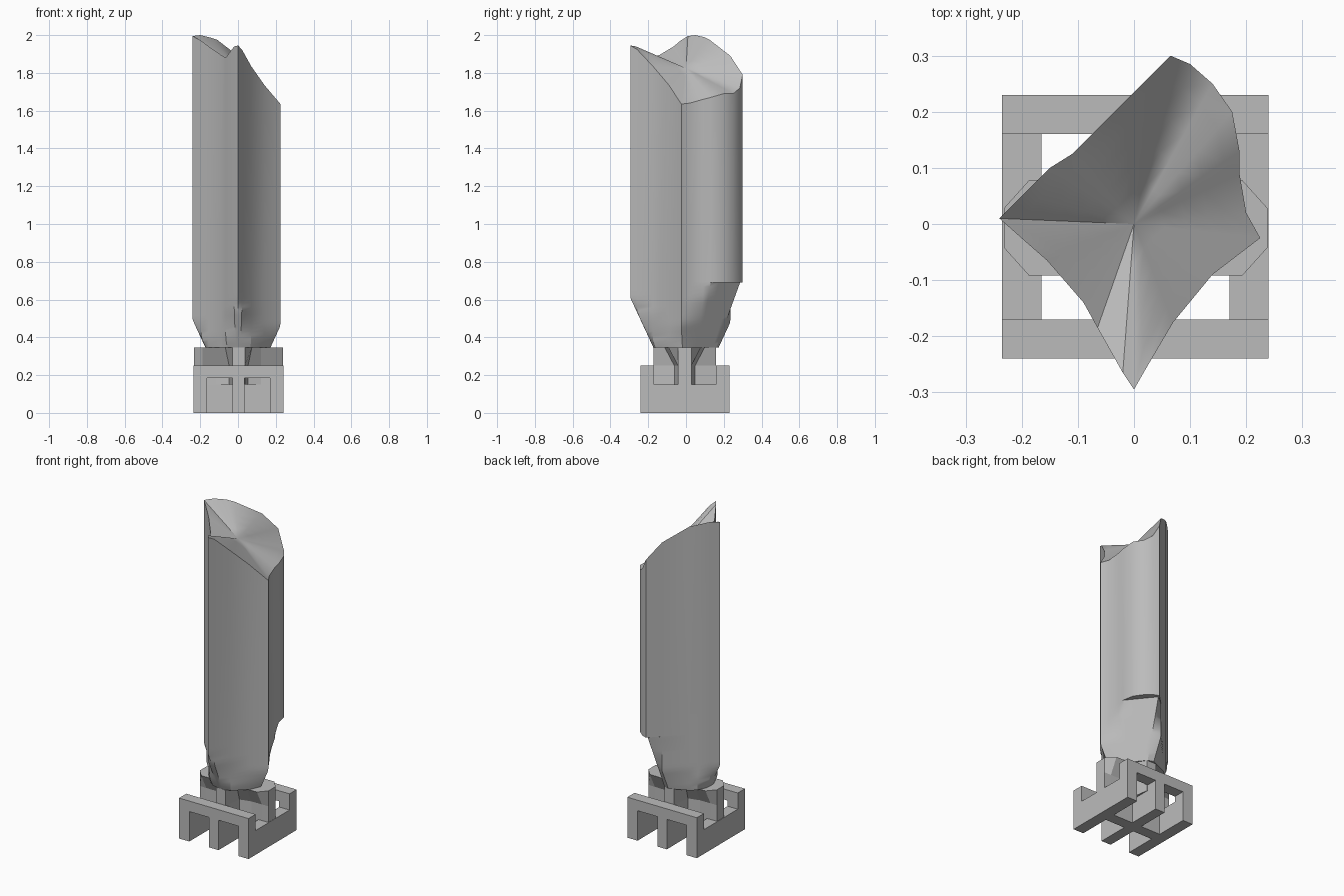
import bpy, bmesh, math
from mathutils import Vector

cube = bpy.data.objects.get("Cube")
if cube:
    bpy.data.objects.remove(cube, do_unlink=True)

grey = bpy.data.materials.new("plain grey")
grey.use_nodes = True
grey.diffuse_color = (0.5, 0.5, 0.5, 1)
grey.node_tree.nodes["Principled BSDF"].inputs["Base Color"].default_value = (0.5, 0.5, 0.5, 1)


def finish(name, bm, smooth=False):
    bmesh.ops.recalc_face_normals(bm, faces=bm.faces)
    mesh = bpy.data.meshes.new(name)
    bm.to_mesh(mesh)
    bm.free()
    mesh.materials.append(grey)
    obj = bpy.data.objects.new(name, mesh)
    bpy.context.collection.objects.link(obj)
    if smooth:
        bpy.ops.object.select_all(action='DESELECT')
        bpy.context.view_layer.objects.active = obj
        obj.select_set(True)
        bpy.ops.object.shade_smooth_by_angle(angle=math.radians(28))
    return obj


def loft(bm, rings):
    """Bridge rings of equal length with quads; returns the vertex rings."""
    rows = [[bm.verts.new(p) for p in ring] for ring in rings]
    for a, b in zip(rows, rows[1:]):
        for i in range(len(a)):
            j = (i + 1) % len(a)
            bm.faces.new((a[i], a[j], b[j], b[i]))
    return rows


def box(bm, x0, x1, y0, y1, z0, z1):
    rows = loft(bm, [[(x0, y0, z), (x1, y0, z), (x1, y1, z), (x0, y1, z)] for z in (z0, z1)])
    for row in rows:
        bm.faces.new(row)


# Shard: broken rim outline, corner by corner
rim = [(-.24, .01, 1.995), (-.195, -.03, 1.97), (-.155, -.065, 1.94), (-.09, -.14, 1.895),
       (-.065, -.185, 1.88), (-.02, -.265, 1.94), (0, -.295, 1.945), (.02, -.26, 1.925),
       (.07, -.175, 1.835), (.14, -.09, 1.735), (.225, -.025, 1.635), (.2, .02, 1.64),
       (.188, .09, 1.66), (.188, .13, 1.67), (.175, .2, 1.69), (.14, .25, 1.69),
       (.1, .285, 1.72), (.065, .3, 1.79), (0, .235, 1.89), (-.11, .125, 1.975),
       (-.15, .1, 1.988), (-.2, .05, 2.0)]
LEDGE = 0.69
CUT = Vector((0.778, 0.628))


def section(z, undercut):
    """Outline at height z, sharpened by a cone and by one slanted cut."""
    ring = []
    for x, y, _ in rim:
        p = Vector((x, y))
        s = min(1, (0.17 + (z - 0.34) * 0.463) / p.length)
        reach = p.dot(CUT)
        if undercut and reach > 0:
            s = min(s, (0.228 - 0.29 * (LEDGE - z)) / reach)
        ring.append((x * s, y * s, z))
    return ring


bm = bmesh.new()
levels = [0.345 + i * (LEDGE - 0.345) / 16 for i in range(17)]
rings = [section(z, True) for z in levels] + [section(LEDGE + 0.001, False), rim]
# Broken top sinks toward a middle point
MID = 1.825
for t in (0.85, 0.65, 0.45, 0.25):
    rings.append([(x * t, y * t, MID + (z - MID) * t) for x, y, z in rim])
rows = loft(bm, rings)
bm.faces.new(rows[0])
tip = bm.verts.new((0, 0, MID))
for a, b in zip(rows[-1], rows[-1][1:] + rows[-1][:1]):
    bm.faces.new((a, b, tip))
finish("broken_shard", bm, True)

# Socket: four-armed hub, wide at the top and undercut below
quarter_top = [(.235, .035), (.19, .085), (.12, .085), (.07, .105), (.033, .165)]
quarter_low = [(.235, .035), (.19, .036), (.12, .037), (.05, .055), (.033, .165)]


def four_way(quarter, z):
    pts = []
    for sx, sy in ((1, 1), (-1, 1), (-1, -1), (1, -1)):
        q = quarter if sx * sy > 0 else quarter[::-1]
        pts += [(0.003 + sx * x, -0.007 + sy * y, z) for x, y in q]
    return pts


bm = bmesh.new()
rows = loft(bm, [four_way(quarter_low, 0.15), four_way(quarter_low, 0.25),
                 four_way(quarter_top, 0.345)])
bm.faces.new(rows[0])
bm.faces.new(rows[-1])
finish("socket_hub", bm)

# Base: front and back rails with low openings, side rails with high notches
bm = bmesh.new()
for y0, y1 in ((-.24, -.17), (.16, .23)):
    box(bm, -.235, .24, y0, y1, .185, .25)
    for x0, x1 in ((-.235, -.165), (-.03, .035), (.17, .24)):
        box(bm, x0, x1, y0, y1, 0, .185)
for x0, x1 in ((-.235, -.165), (.17, .24)):
    box(bm, x0, x1, -.17, .16, 0, .15)
finish("base_frame", bm)

# Cross webs under the hub
bm = bmesh.new()
box(bm, -.165, .17, -.043, .027, 0, .15)
box(bm, -.03, .035, -.17, .16, 0, .149)
finish("base_cross_webs", bm)
